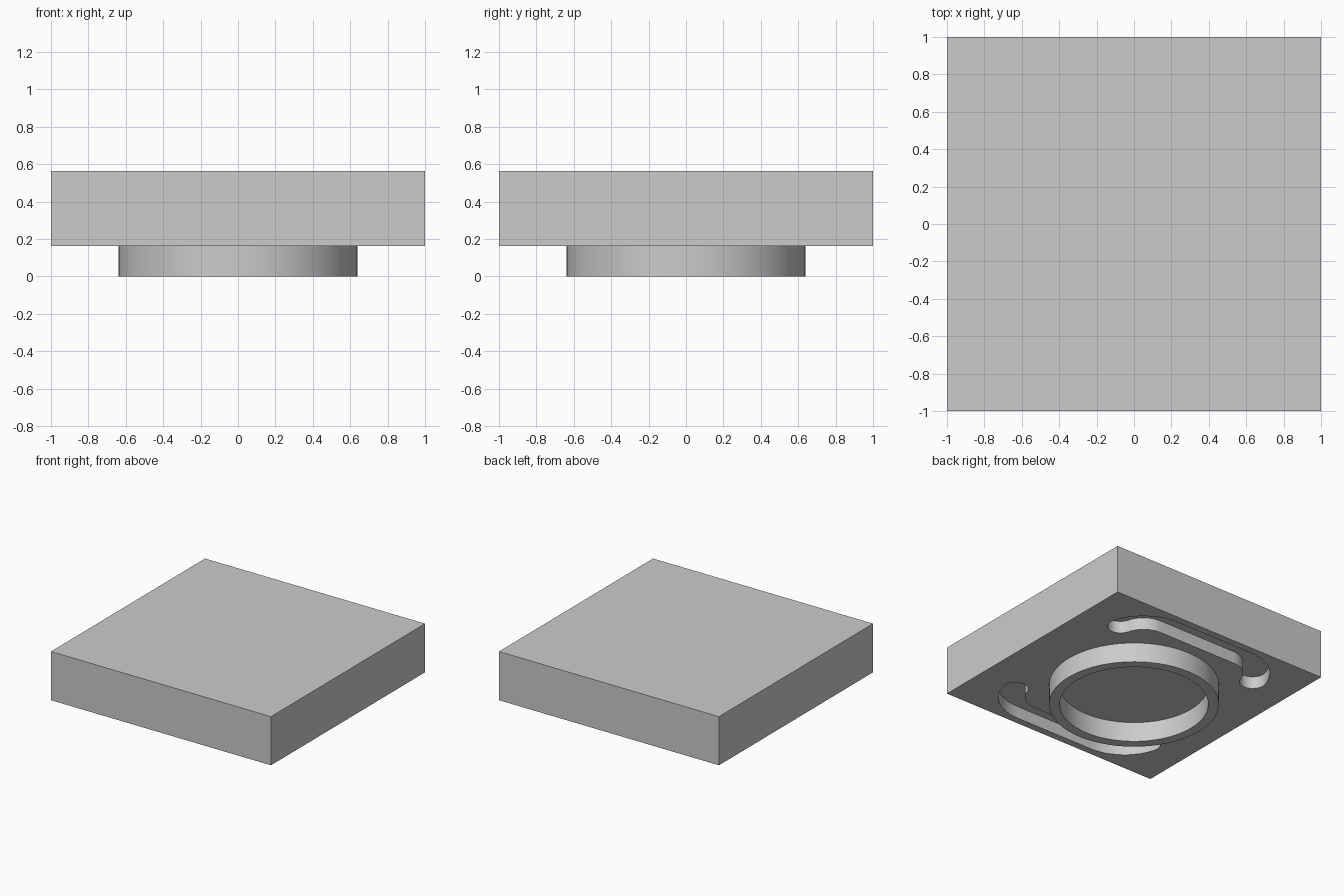
import bpy, bmesh, math
from mathutils import Vector

if "Cube" in bpy.data.objects:
    bpy.data.objects.remove(bpy.data.objects["Cube"], do_unlink=True)

BASE, TOP = 0.163, 0.563      # slab underside and top
OUTER, INNER = 0.64, 0.56     # ring radii
SLOT_DEPTH, SLOT_HALF = 0.1, 0.1

grey = bpy.data.materials.new("plain_grey")
grey.use_nodes = True
colour = (0.6, 0.6, 0.6, 1)
grey.diffuse_color = colour
grey.node_tree.nodes["Principled BSDF"].inputs["Base Color"].default_value = colour


def make_object(name, bm):
    bmesh.ops.recalc_face_normals(bm, faces=bm.faces)
    mesh = bpy.data.meshes.new(name)
    bm.to_mesh(mesh)
    bm.free()
    mesh.materials.append(grey)
    obj = bpy.data.objects.new(name, mesh)
    bpy.context.collection.objects.link(obj)
    return obj


def activate(obj):
    bpy.ops.object.select_all(action='DESELECT')
    obj.select_set(True)
    bpy.context.view_layer.objects.active = obj


def arc(centre, radius, start, end, steps):
    angles = [math.radians(start + (end - start) * i / steps) for i in range(steps + 1)]
    return [Vector((centre[0] + radius * math.cos(a), centre[1] + radius * math.sin(a)))
            for a in angles]


def slot_outline():
    """Half outline of a bracket-shaped slot with a rounded end, then mirrored in x."""
    bend, radius, stop = (0.36, 0.54), 0.3, 15
    end = arc(bend, radius, stop, stop, 1)[0]
    half = arc(bend, radius + SLOT_HALF, 90, stop, 12)
    half += arc(end, SLOT_HALF, stop, stop - 180, 12)[1:-1]
    half += arc(bend, radius - SLOT_HALF, stop, 90, 12)
    return half + [Vector((-p.x, p.y)) for p in reversed(half)]


# Slab
bm = bmesh.new()
bmesh.ops.create_cube(bm, size=1)
for v in bm.verts:
    v.co = (v.co.x * 2, v.co.y * 2, TOP if v.co.z > 0 else BASE)
slab = make_object("slab", bm)

# Cutter for the two mirrored slots in the underside
bm = bmesh.new()
for side in (1, -1):
    face = bm.faces.new([bm.verts.new((p.x, side * p.y, BASE - 0.05)) for p in slot_outline()])
    grown = bmesh.ops.extrude_face_region(bm, geom=[face])["geom"]
    for v in grown:
        if isinstance(v, bmesh.types.BMVert):
            v.co.z = BASE + SLOT_DEPTH
cutter = make_object("slot_cutter", bm)
cutter.hide_render = True

cut = slab.modifiers.new("slots", 'BOOLEAN')
cut.object = cutter
cut.operation = 'DIFFERENCE'
cut.solver = 'EXACT'
activate(slab)
bpy.ops.object.modifier_apply(modifier=cut.name)
bpy.data.objects.remove(cutter, do_unlink=True)

# Ring under the slab, spun from an open profile
bm = bmesh.new()
profile = [(INNER, BASE), (INNER, 0), (OUTER, 0), (OUTER, BASE)]
verts = [bm.verts.new((r, 0, z)) for r, z in profile]
edges = [bm.edges.new(pair) for pair in zip(verts, verts[1:])]
bmesh.ops.spin(bm, geom=verts + edges, axis=(0, 0, 1), cent=(0, 0, 0),
               angle=math.tau, steps=64, use_merge=True)
bmesh.ops.remove_doubles(bm, verts=bm.verts, dist=0.0001)
ring = make_object("ring", bm)

for obj in (slab, ring):
    activate(obj)
    bpy.ops.object.shade_smooth_by_angle(angle=math.radians(30))
